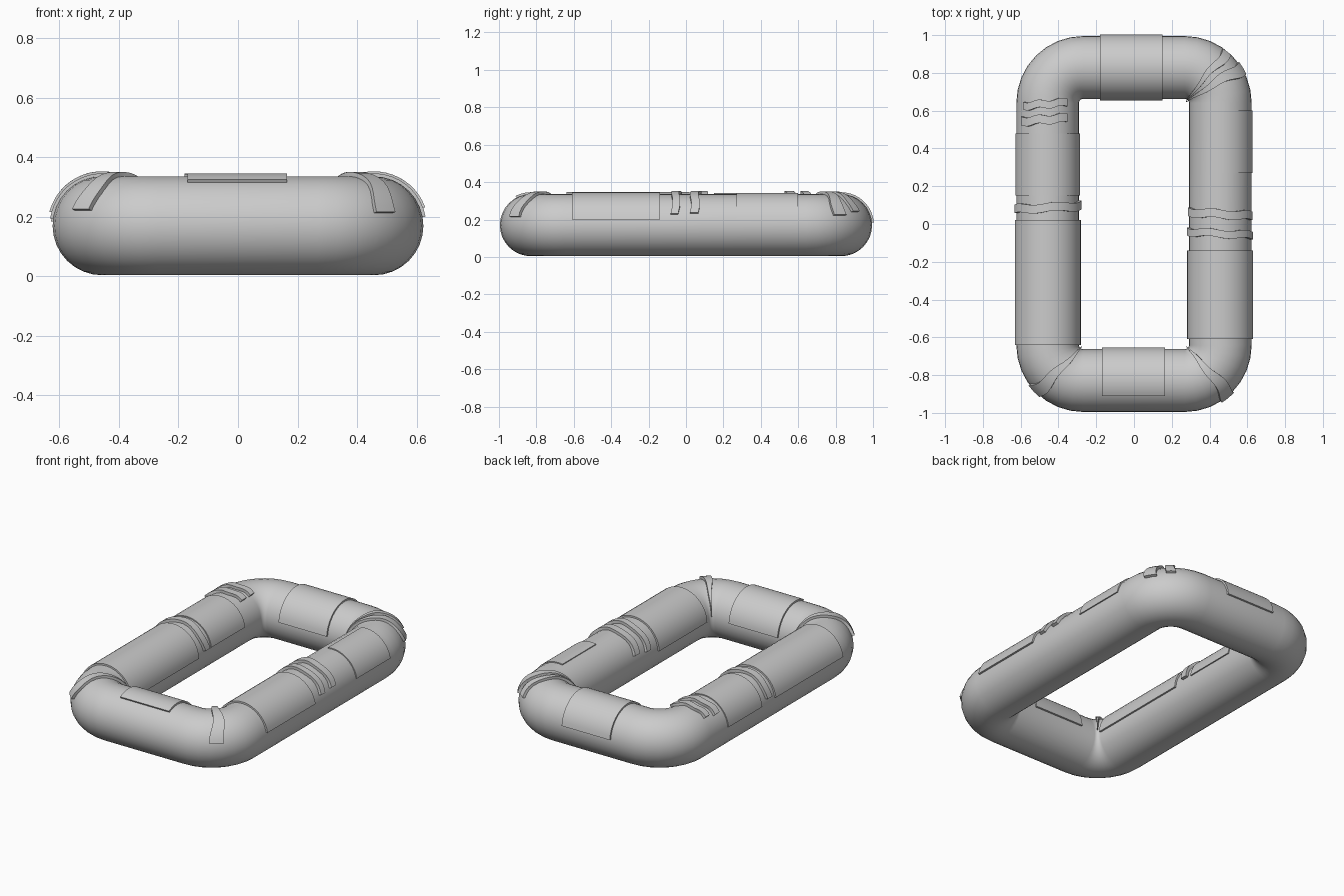
import bpy, bmesh
from math import sin, cos, pi, radians
from mathutils import Vector

if "Cube" in bpy.data.objects:
    bpy.data.objects.remove(bpy.data.objects["Cube"])

HX, HY, R = 0.457, 0.829, 0.166      # centreline half sizes, tube radius
CR, ZC = 0.188, 0.17                 # centreline corner radius, tube height
SX, SY = HX - CR, HY - CR            # ends of the straight runs
ARC = CR * pi / 2
# corner centres, counter-clockwise from back right, with start angle
CORNERS = [(SX, SY, 0), (-SX, SY, 90), (-SX, -SY, 180), (SX, -SY, 270)]


def corner(i):
    """Frame function around corner i, parameter in degrees."""
    cx, cy, a0 = CORNERS[i]

    def f(t):
        a = radians(a0 + t)
        n = Vector((cos(a), sin(a), 0))
        return Vector((cx, cy, ZC)) + n * CR, n
    return f


def side(name):
    """Frame function along a straight side, parameter is the x or y position."""
    n = {"right": Vector((1, 0, 0)), "left": Vector((-1, 0, 0)),
         "back": Vector((0, 1, 0)), "front": Vector((0, -1, 0))}[name]

    def f(t):
        if n.x:
            return Vector((n.x * HX, t, ZC)), n
        return Vector((t, n.y * HY, ZC)), n
    return f


def ring_point(frame, phi, r):
    c, n = frame
    a = radians(phi)
    return c + n * (r * cos(a)) + Vector((0, 0, r * sin(a)))


def finish(name, bm):
    bmesh.ops.recalc_face_normals(bm, faces=bm.faces)
    me = bpy.data.meshes.new(name)
    bm.to_mesh(me)
    bm.free()
    ob = bpy.data.objects.new(name, me)
    bpy.context.collection.objects.link(ob)
    bpy.ops.object.select_all(action='DESELECT')
    ob.select_set(True)
    bpy.context.view_layer.objects.active = ob
    bpy.ops.object.shade_smooth_by_angle(angle=radians(30))
    return ob


def tube():
    """Closed rounded-rectangle tube."""
    frames = []
    for i in range(4):
        f = corner(i)
        frames += [f(90 * k / 8) for k in range(9)]
    sides = 32
    bm = bmesh.new()
    rows = [[bm.verts.new(ring_point(fr, 360 * j / sides, R)) for j in range(sides)]
            for fr in frames]
    for i, row in enumerate(rows):
        nxt = rows[(i + 1) % len(rows)]
        for j in range(sides):
            k = (j + 1) % sides
            bm.faces.new((row[j], nxt[j], nxt[k], row[k]))
    finish("tube_ring", bm)


def wrap(name, f, t0, t1, p0=8, p1=172, lift=0.010, wave=0.0, skew=0.0, steps=4):
    """Curved raised sheet over the tube: t range along it, p range around it."""
    n = 20
    bm = bmesh.new()
    layers = []
    for r in (R - 0.012, R + lift):
        grid = []
        for i in range(steps + 1):
            row = []
            for j in range(n + 1):
                u = j / n
                shift = wave * sin(u * 13 + t0 * 5) + skew * (u - 0.5)
                t = t0 + (t1 - t0) * i / steps + shift
                row.append(bm.verts.new(ring_point(f(t), p0 + (p1 - p0) * u, r)))
            grid.append(row)
        layers.append(grid)
    lo, hi = layers
    for g in layers:
        for i in range(steps):
            for j in range(n):
                bm.faces.new((g[i][j], g[i + 1][j], g[i + 1][j + 1], g[i][j + 1]))
    for i in range(steps):
        for j in (0, n):
            bm.faces.new((lo[i][j], lo[i + 1][j], hi[i + 1][j], hi[i][j]))
    for j in range(n):
        for i in (0, steps):
            bm.faces.new((lo[i][j], lo[i][j + 1], hi[i][j + 1], hi[i][j]))
    finish(name, bm)


tube()

# broad cover sheets on the straight sides
wrap("back_cover", side("back"), -0.18, 0.15, 5, 175)
wrap("front_cover", side("front"), -0.17, 0.165, 62, 176)
wrap("right_cover_front", side("right"), -0.61, -0.14, 10, 178)
wrap("right_cover_back", side("right"), 0.27, 0.60, 10, 100, lift=0.006)
wrap("left_cover_front", side("left"), -0.64, 0.02, 8, 178)
wrap("left_cover_back", side("left"), 0.15, 0.48, 5, 172, lift=0.006)

# narrow wavy bands across the long sides
for k, (s, a, b, p0, p1) in enumerate([
        ("right", -0.07, -0.03, 20, 165), ("right", 0.03, 0.075, 22, 160),
        ("left", 0.065, 0.11, 15, 170),
        ("left", 0.53, 0.575, 40, 125), ("left", 0.615, 0.655, 45, 125)]):
    wrap("side_band_%d" % k, side(s), a, b, p0, p1, lift=0.017, wave=0.006, skew=0.02, steps=2)

# diagonal bands at the corners
for k, (c, a, b, p0, p1) in enumerate([
        (0, 27, 39, 18, 172), (0, 47, 56, 25, 172),
        (2, 40, 53, 18, 170), (3, 36, 49, 15, 172)]):
    wrap("corner_band_%d" % k, corner(c), a, b, p0, p1, lift=0.015, wave=1.5, skew=4, steps=2)
